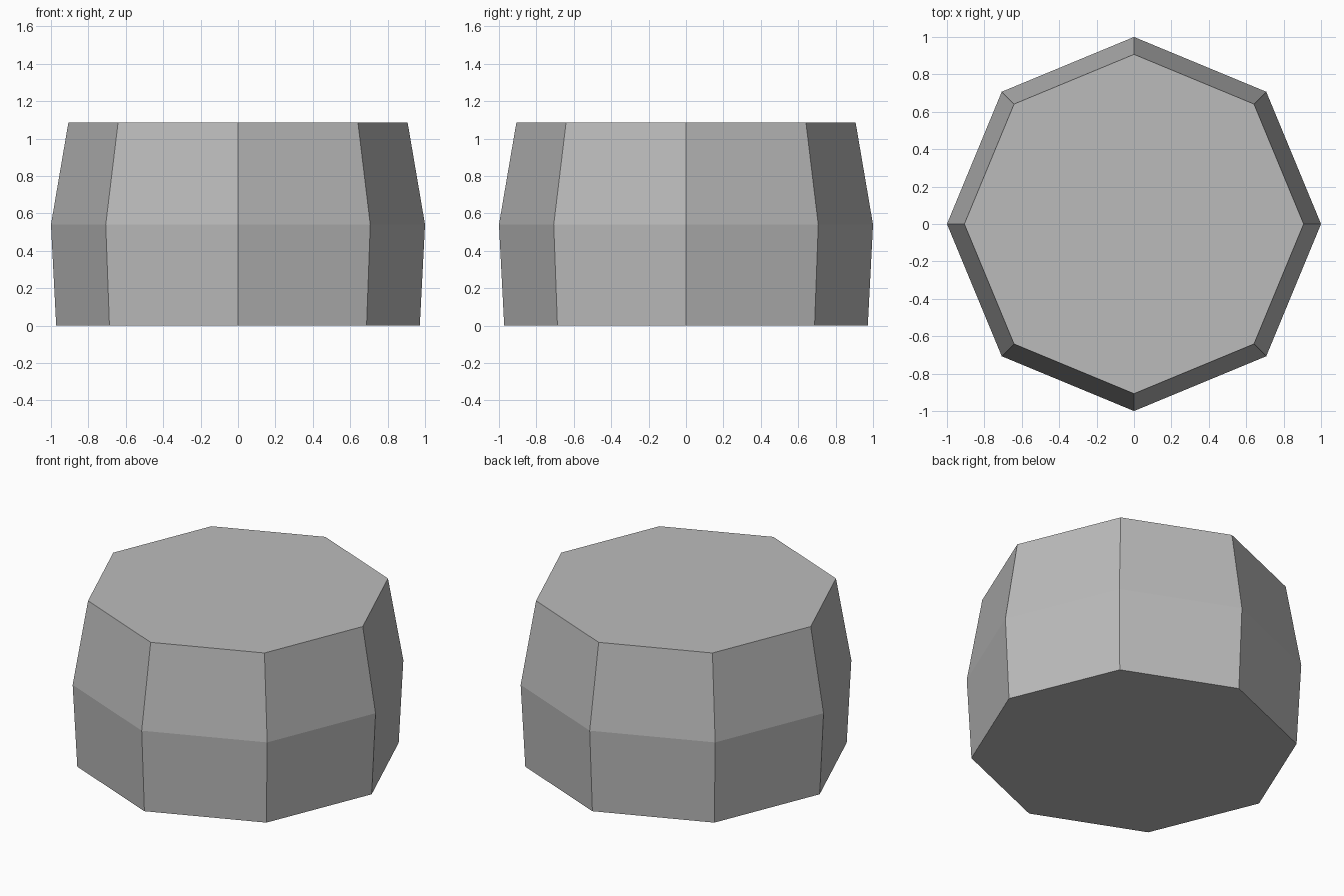
import bpy, bmesh, math

if "Cube" in bpy.data.objects:
    bpy.data.objects.remove(bpy.data.objects["Cube"])

SIDES = 8
PROFILE = [(0.972, 0.0), (1.0, 0.54), (0.907, 1.085)]  # radius, height

stone = bpy.data.materials.new("plain grey")
stone.diffuse_color = (0.5, 0.5, 0.5, 1)
stone.use_nodes = True
stone.node_tree.nodes["Principled BSDF"].inputs["Base Color"].default_value = stone.diffuse_color

# Faceted drum: octagonal rings joined by flat side panels and capped
bm = bmesh.new()
rings = []
for radius, z in PROFILE:
    rings.append([bm.verts.new((radius * math.cos(2 * math.pi * i / SIDES),
                                radius * math.sin(2 * math.pi * i / SIDES), z))
                  for i in range(SIDES)])
for low, high in zip(rings, rings[1:]):
    for i in range(SIDES):
        j = (i + 1) % SIDES
        bm.faces.new((low[i], low[j], high[j], high[i]))
bm.faces.new(rings[0][::-1])
bm.faces.new(rings[-1])

mesh = bpy.data.meshes.new("octagonal_drum")
bm.to_mesh(mesh)
bm.free()
mesh.materials.append(stone)
drum = bpy.data.objects.new("octagonal_drum", mesh)
bpy.context.collection.objects.link(drum)
